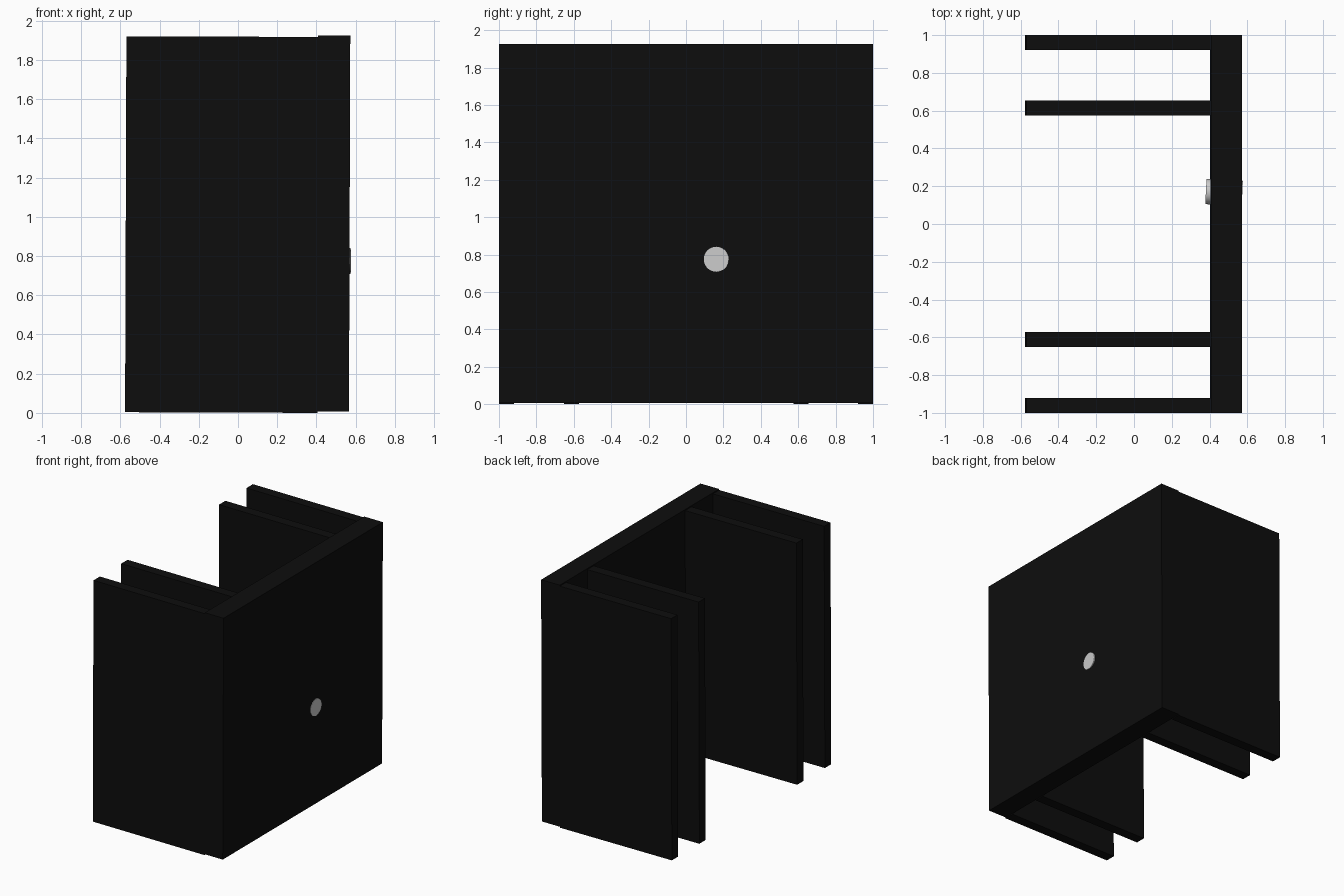
import bpy, bmesh, math
from mathutils import Matrix

cube = bpy.data.objects.get("Cube")
if cube:
    bpy.data.objects.remove(cube, do_unlink=True)


def make_material(name, value, rough):
    mat = bpy.data.materials.new(name)
    mat.use_nodes = True
    color = (value, value, value, 1.0)
    mat.diffuse_color = color
    bsdf = next(n for n in mat.node_tree.nodes if n.type == 'BSDF_PRINCIPLED')
    bsdf.inputs["Base Color"].default_value = color
    bsdf.inputs["Roughness"].default_value = rough
    return mat


black = make_material("matte black", 0.004, 0.8)
grey = make_material("light grey", 0.6, 0.5)

# The whole bracket leans very slightly towards +x
LEAN = Matrix.Rotation(math.radians(0.2), 4, 'Y')


def finish(name, bm, mat):
    mesh = bpy.data.meshes.new(name)
    bm.to_mesh(mesh)
    bm.free()
    mesh.materials.append(mat)
    obj = bpy.data.objects.new(name, mesh)
    bpy.context.collection.objects.link(obj)
    return obj


def box(name, x, y, z, mat):
    bm = bmesh.new()
    bmesh.ops.create_cube(bm, size=1)
    bmesh.ops.scale(bm, vec=(x[1] - x[0], y[1] - y[0], z[1] - z[0]), verts=bm.verts)
    bmesh.ops.translate(bm, vec=(sum(x) / 2, sum(y) / 2, sum(z) / 2), verts=bm.verts)
    bmesh.ops.transform(bm, matrix=LEAN, verts=bm.verts)
    return finish(name, bm, mat)


# Thick side plate joining all panels
box("side_plate", (0.402, 0.566), (-1, 1), (0.009, 1.927), black)

# Two pairs of upright panels
for name, y0 in (("front_outer_panel", -1.0), ("front_inner_panel", -0.652),
                 ("back_inner_panel", 0.575), ("back_outer_panel", 0.92)):
    box(name, (-0.576, 0.405), (y0, y0 + 0.08), (0.0015, 1.919), black)

# Slightly tilted round pin running through the plate
bm = bmesh.new()
bmesh.ops.create_cone(bm, cap_ends=True, segments=32, radius1=0.067, radius2=0.067, depth=0.193)
place = (Matrix.Translation((0.477, 0.167, 0.775))
         @ Matrix.Rotation(math.radians(-3), 4, 'Z')
         @ Matrix.Rotation(math.radians(90), 4, 'Y'))
bmesh.ops.transform(bm, matrix=place, verts=bm.verts)
pin = finish("round_pin", bm, grey)
bpy.ops.object.select_all(action='DESELECT')
pin.select_set(True)
bpy.context.view_layer.objects.active = pin
bpy.ops.object.shade_smooth_by_angle(angle=math.radians(30))
